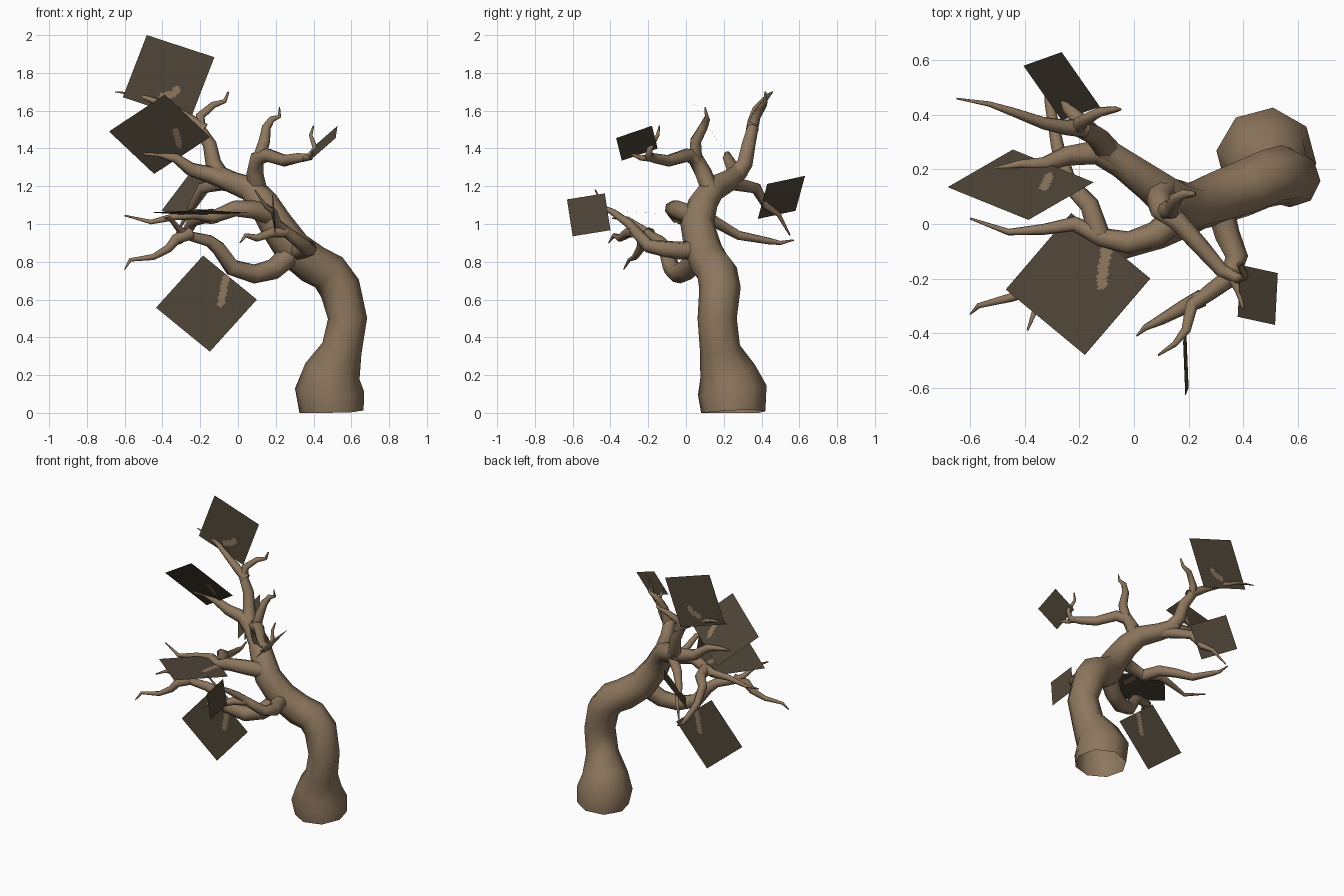
import bpy, bmesh, math
from mathutils import Vector


def material(name, rgb):
    m = bpy.data.materials.new(name)
    m.diffuse_color = (*rgb, 1)
    return m


BARK = material("bark brown", (0.27, 0.185, 0.112))
LEAF = material("dark twig brown", (0.081, 0.062, 0.040))


def finish(name, bm, mats, smooth):
    me = bpy.data.meshes.new(name)
    bm.to_mesh(me)
    bm.free()
    for m in mats:
        me.materials.append(m)
    ob = bpy.data.objects.new(name, me)
    bpy.context.collection.objects.link(ob)
    if smooth:
        bpy.ops.object.select_all(action='DESELECT')
        ob.select_set(True)
        bpy.context.view_layer.objects.active = ob
        bpy.ops.object.shade_smooth_by_angle(angle=math.radians(80))
    return ob


def tube(name, path, radii, sides=7):
    """Tapered limb along a path; radii are one per point or (start, end)."""
    pts = [Vector(p) for p in path]
    n = len(pts)
    if len(radii) == 2 and n > 2:
        a, b = radii
        radii = [a + (b - a) * (i / (n - 1)) ** 1.15 for i in range(n)]
    bm = bmesh.new()
    rings, side = [], Vector((0.8, 0.6, 0))
    for i, p in enumerate(pts):
        d1 = (pts[i] - pts[max(i - 1, 0)]).normalized()
        d2 = (pts[min(i + 1, n - 1)] - pts[i]).normalized()
        t = (d1 + d2).normalized()
        side = side - t * side.dot(t)
        if side.length < 0.1:
            side = t.orthogonal()
        side.normalize()
        up = t.cross(side)
        ring = []
        for k in range(sides):
            w = 2 * math.pi * k / sides
            v = p + (side * math.cos(w) + up * math.sin(w)) * radii[i]
            v.z = max(v.z, 0)
            ring.append(bm.verts.new(v))
        rings.append(ring)
    for r, s in zip(rings, rings[1:]):
        for k in range(sides):
            j = (k + 1) % sides
            bm.faces.new((r[k], r[j], s[j], s[k]))
    bm.faces.new(rings[-1])
    return finish(name, bm, [BARK], True)


def card(name, a, b, d, twig=None):
    """Flat square sheet from corner a to neighbours b and d, with a painted twig."""
    a, b, d = Vector(a), Vector(b), Vector(d)
    n = 36 if twig else 1
    bm = bmesh.new()
    g = [[bm.verts.new(a + (b - a) * i / n + (d - a) * j / n) for j in range(n + 1)]
         for i in range(n + 1)]
    for i in range(n):
        for j in range(n):
            f = bm.faces.new((g[i][j], g[i + 1][j], g[i + 1][j + 1], g[i][j + 1]))
            if twig:  # faces near the twig line take the bark colour
                c = f.calc_center_median()
                for s, e in zip(twig, twig[1:]):
                    s, e = Vector(s), Vector(e)
                    t = max(0, min(1, (c - s).dot(e - s) / (e - s).length_squared))
                    if (c - s - (e - s) * t).length < 0.019:
                        f.material_index = 1
    bm.normal_update()
    if sum(f.normal.y for f in bm.faces) > 0:
        bmesh.ops.reverse_faces(bm, faces=bm.faces[:])
    return finish(name, bm, [LEAF, BARK], False)


# trunk and its continuing main limb
tube("trunk",
     [(.495, .25, 0), (.485, .245, .12), (.50, .22, .22), (.55, .18, .34), (.58, .165, .50),
      (.54, .18, .66), (.48, .165, .745), (.40, .13, .785), (.29, .09, .87), (.20, .06, 1.0),
      (.135, .09, 1.11), (.07, .14, 1.185), (-.04, .22, 1.225), (-.13, .29, 1.28)],
     [.172, .185, .150, .108, .104, .110, .108, .106, .10, .09, .08, .07, .058, .045], 8)

# crown limbs
tube("crown_limb",
     [(-.09, .26, 1.25), (-.13, .31, 1.32), (-.15, .33, 1.42), (-.20, .35, 1.50),
      (-.20, .37, 1.57), (-.13, .41, 1.63), (-.07, .42, 1.65), (-.05, .42, 1.70)], (.048, .005))
tube("crown_left_twig",
     [(-.18, .35, 1.50), (-.25, .355, 1.55), (-.33, .37, 1.60), (-.44, .41, 1.65),
      (-.53, .44, 1.685), (-.65, .46, 1.70)], (.034, .003))
tube("left_upper_limb",
     [(-.03, .21, 1.22), (-.14, .265, 1.26), (-.25, .25, 1.29), (-.33, .22, 1.35),
      (-.42, .22, 1.37), (-.51, .205, 1.37)], (.055, .004))

# upper right limb and its shoots
tube("right_upper_limb",
     [(.11, .13, 1.17), (.09, .09, 1.27), (.10, .05, 1.345), (.16, .01, 1.365),
      (.25, -.09, 1.335), (.32, -.17, 1.35), (.38, -.20, 1.355), (.41, -.19, 1.40),
      (.385, -.15, 1.47), (.40, -.14, 1.52)], (.05, .004))
tube("right_upper_shoot",
     [(.11, .05, 1.34), (.14, .05, 1.44), (.15, .09, 1.51), (.18, .11, 1.555),
      (.22, .11, 1.57), (.22, .10, 1.62)], (.036, .003))
tube("right_upper_twig", [(.35, -.18, 1.35), (.38, -.24, 1.35), (.40, -.31, 1.38)], (.022, .004))

# lower left limb and its forks
tube("left_lower_limb",
     [(.27, .06, .83), (.19, .01, .76), (.09, -.04, .735), (-.03, -.08, .77),
      (-.10, -.11, .87), (-.15, -.14, .91), (-.25, -.18, .935), (-.31, -.22, .97),
      (-.36, -.31, 1.03), (-.39, -.39, 1.03)], (.062, .004))
tube("left_lower_fork",
     [(-.25, -.19, .95), (-.33, -.23, .92), (-.37, -.24, .87), (-.45, -.27, .825),
      (-.57, -.30, .81), (-.60, -.33, .76)], (.034, .003))

# middle left limb
tube("left_middle_limb",
     [(.19, .05, 1.04), (.08, -.04, 1.075), (-.02, -.07, 1.08), (-.12, -.05, 1.04),
      (-.22, .0, 1.05), (-.33, -.02, 1.04), (-.46, -.03, 1.01), (-.60, .02, 1.045)], (.056, .004))

# front limb with two tips
tube("front_limb",
     [(.31, .07, .86), (.34, -.04, .86), (.375, -.12, .87), (.35, -.20, .885), (.28, -.25, .94),
      (.21, -.30, 1.0), (.19, -.39, 1.065), (.15, -.44, 1.09), (.09, -.48, 1.18)], (.053, .004))
tube("front_limb_fork",
     [(.25, -.27, .96), (.18, -.305, .955), (.10, -.35, .925), (.04, -.38, .94),
      (.01, -.41, .90)], (.034, .003))

# back limbs
tube("back_upper_limb",
     [(.03, .17, 1.20), (-.08, .26, 1.215), (-.19, .37, 1.19), (-.24, .42, 1.10),
      (-.27, .49, 1.05), (-.33, .55, .94)], (.045, .004))
tube("back_lower_limb",
     [(-.13, -.04, 1.04), (-.165, .07, 1.04), (-.24, .15, 1.015), (-.28, .28, .94),
      (-.31, .44, .91), (-.32, .50, .90), (-.33, .57, .915)], (.042, .004))

# flat twig sheets: corner and its two neighbours
card("top_sheet", (-.483, .42, 2.0), (-.125, .42, 1.883), (-.61, .42, 1.671),
     ((-.325, .42, 1.71), (-.34, .42, 1.69), (-.40, .42, 1.675)))
card("left_sheet", (-.387, .015, 1.685), (-.148, .153, 1.46), (-.683, .135, 1.49),
     ((-.33, .13, 1.49), (-.31, .17, 1.41)))
card("lower_sheet", (-.185, -.03, .833), (.10, -.03, .60), (-.434, -.03, .557),
     ((-.06, -.03, .72), (-.075, -.03, .66), (-.09, -.03, .58)))
card("flat_sheet", (-.47, -.24, 1.061), (-.18, -.48, 1.074), (-.23, .04, 1.046),
     ((-.10, -.09, 1.053), (-.11, -.15, 1.056), (-.12, -.22, 1.06)))
card("back_sheet", (-.405, .58, 1.07), (-.265, .63, 1.255), (-.265, .38, 1.027))
card("right_sheet", (.39, -.15, 1.40), (.527, -.18, 1.52), (.38, -.34, 1.335))
card("front_sheet", (.188, -.63, 1.13), (.18, -.43, 1.162), (.20, -.60, .935))
